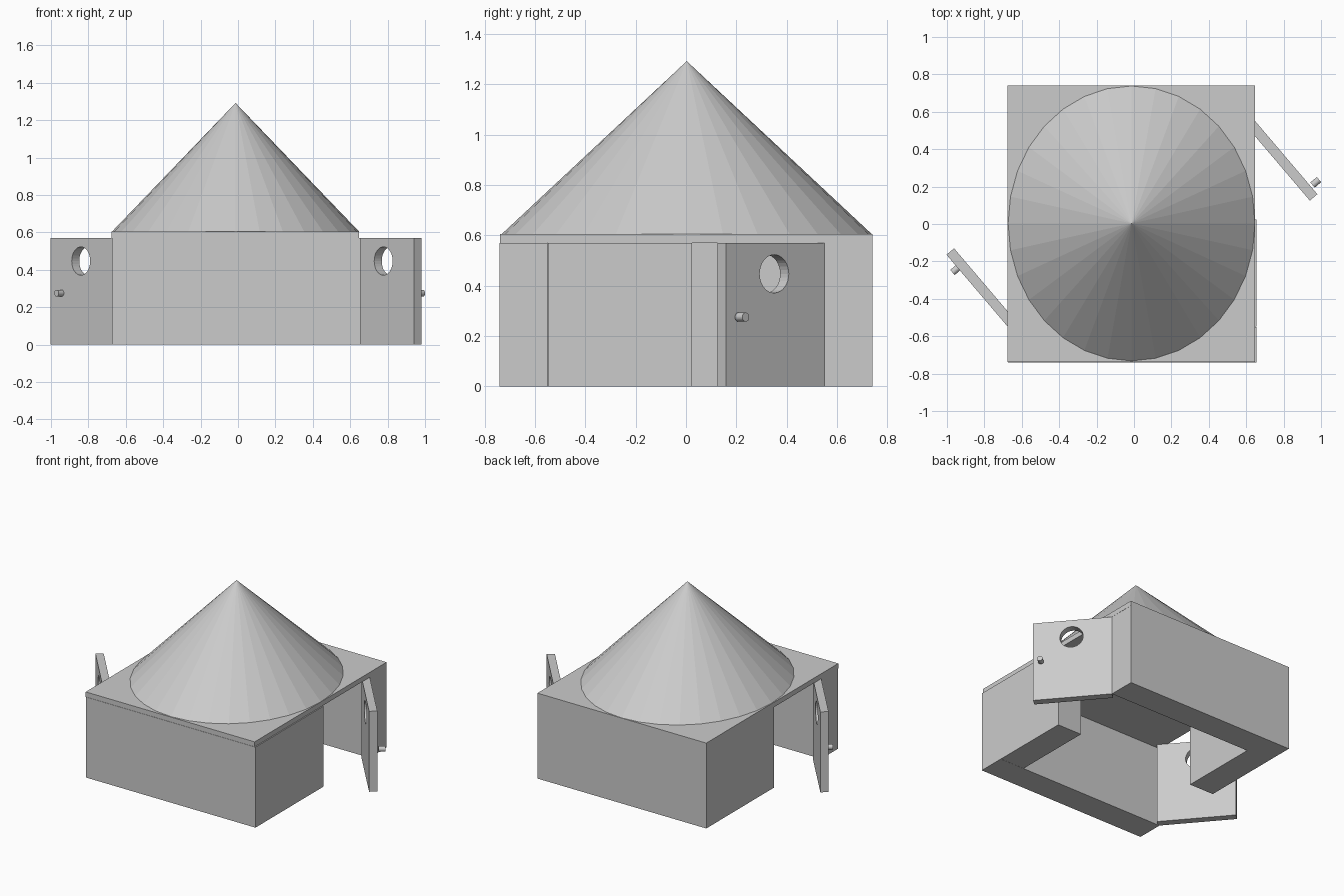
import bpy
import math
from mathutils import Matrix

if "Cube" in bpy.data.objects:
    bpy.data.objects.remove(bpy.data.objects["Cube"])

WALL_H = 0.57
T = 0.19          # wall block size


def box(name, x0, x1, y0, y1, z0, z1, frame=Matrix()):
    bpy.ops.mesh.primitive_cube_add(size=1)
    o = bpy.context.object
    o.name = name
    o.data.transform(Matrix.Translation(((x0 + x1) / 2, (y0 + y1) / 2, (z0 + z1) / 2))
                     @ Matrix.Diagonal((x1 - x0, y1 - y0, z1 - z0, 1)))
    o.matrix_world = frame
    return o


def rod(name, r, x, y0, y1, z, frame, sides=32):
    # cylinder along the local y axis
    bpy.ops.mesh.primitive_cylinder_add(vertices=sides, radius=r, depth=y1 - y0)
    o = bpy.context.object
    o.name = name
    o.data.transform(Matrix.Translation((x, (y0 + y1) / 2, z))
                     @ Matrix.Rotation(math.pi / 2, 4, 'X'))
    o.matrix_world = frame
    return o


# Front and back walls, seven square blocks each
for i in range(7):
    x = 0.655 - T * (i + 1)
    box("front_wall_block", x, x + T, -0.74, -0.74 + T, 0, WALL_H)
    x = -0.677 + 0.189 * i
    box("back_wall_block", x, x + 0.189, 0.74 - T, 0.74, 0, WALL_H)

# Side walls, each leaving a doorway
for i in range(1, 4):
    y = -0.74 + 0.191 * i
    box("right_wall_block", 0.655 - T, 0.655, y, y + 0.191, 0, WALL_H)
    y = 0.74 - 0.19 * (i + 1)
    box("left_wall_block", -0.677, -0.677 + T, y, y + 0.19, 0, WALL_H)

# Ceiling slab and cone roof
box("ceiling_slab", -0.677, 0.647, -0.738, 0.74, WALL_H, 0.605)
bpy.ops.mesh.primitive_cone_add(vertices=32, radius1=1, radius2=0, depth=0.687,
                                location=(-0.013, 0.003, 0.605 + 0.3435))
roof = bpy.context.object
roof.name = "cone_roof"
roof.scale = (0.66, 0.735, 1)


def door(side, hinge, turn, knob_x, knob_y):
    # local x runs from hinge to free edge, local y points outward
    f = Matrix.Translation((*hinge, 0)) @ Matrix.Rotation(turn, 4, 'Z')
    panel = box(side + "_door", 0, 0.513, -0.053, 0, 0, WALL_H, f)
    cutter = rod(side + "_window_cutter", 0.076, 0.262, -0.2, 0.2, 0.447, f)
    cutter.hide_render = True
    cutter.hide_set(True)
    m = panel.modifiers.new("window", 'BOOLEAN')
    m.operation = 'DIFFERENCE'
    m.solver = 'EXACT'
    m.object = cutter
    rod(side + "_door_knob", 0.018, knob_x, knob_y, knob_y + 0.045, 0.275, f)


# Two open doors with round windows, turned half a circle from each other
swing = math.atan2(-0.39, 0.332)
door("right", (0.648, 0.55), swing, 0.459, 0.012)
door("left", (-0.67, -0.555), swing + math.pi, 0.42, -0.008)
